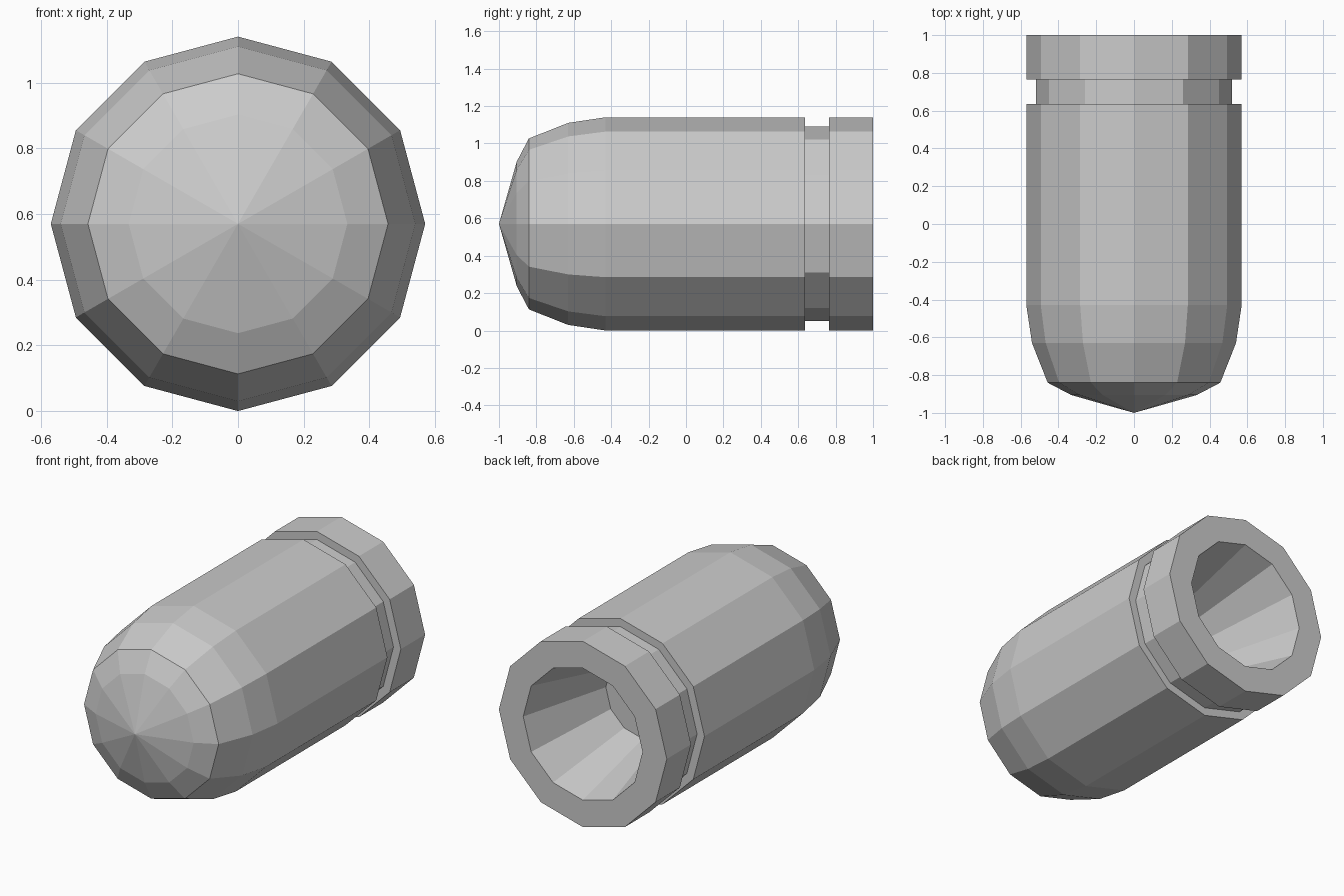
import bpy, bmesh
from math import sin, cos, pi

if "Cube" in bpy.data.objects:
    bpy.data.objects.remove(bpy.data.objects["Cube"])

SIDES = 12
AXIS_Z = 0.57


def lathe(name, profile):
    """Revolve (y, radius) points around the lengthwise axis with flat faces."""
    bm = bmesh.new()
    rings = []
    for y, r in profile:
        n = SIDES if r > 0 else 1
        rings.append([bm.verts.new((r * sin(2 * pi * i / SIDES), y,
                                    AXIS_Z + r * cos(2 * pi * i / SIDES)))
                      for i in range(n)])
    for a, b in zip(rings, rings[1:]):
        for i in range(SIDES):
            j = (i + 1) % SIDES
            if len(a) == 1:
                bm.faces.new((a[0], b[i], b[j]))
            elif len(b) == 1:
                bm.faces.new((a[i], b[0], a[j]))
            else:
                bm.faces.new((a[i], b[i], b[j], a[j]))
    bmesh.ops.recalc_face_normals(bm, faces=bm.faces)
    mesh = bpy.data.meshes.new(name)
    bm.to_mesh(mesh)
    bm.free()
    obj = bpy.data.objects.new(name, mesh)
    bpy.context.collection.objects.link(obj)
    return obj


# Rounded nose, straight body, rear groove, then the hollow tapering base
nose = [(-1, 0), (-0.905, 0.333), (-0.84, 0.457), (-0.63, 0.54), (-0.43, 0.57)]
groove = [(0.635, 0.57), (0.635, 0.52), (0.765, 0.52), (0.765, 0.57)]
hollow = [(1, 0.57), (1, 0.405), (0.42, 0.25), (0.42, 0)]
lathe("slug_body", nose + groove + hollow)
